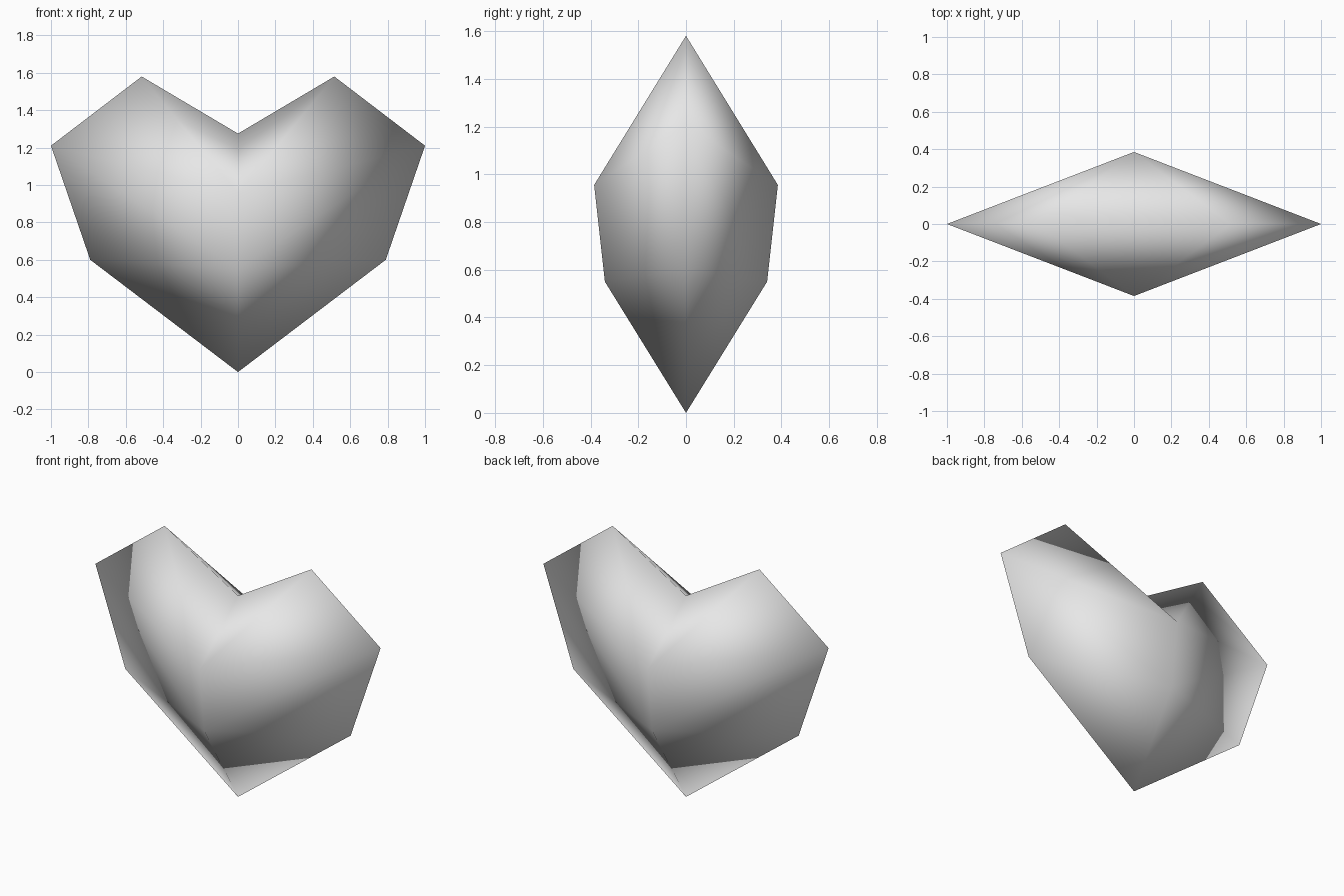
import bpy
import bmesh

# Remove the default cube
cube = bpy.data.objects.get("Cube")
if cube:
    bpy.data.objects.remove(cube, do_unlink=True)

# Single flat colour
grey = bpy.data.materials.new("light_grey")
grey.use_nodes = True
colour = (0.8, 0.8, 0.8, 1.0)
grey.diffuse_color = colour
grey.node_tree.nodes["Principled BSDF"].inputs["Base Color"].default_value = colour

# Rim and ridge points of one quarter of the heart
points = {
    "tip": (0, 0, 0),
    "hip": (0.79, 0, 0.6),
    "shoulder": (1, 0, 1.21),
    "lobe": (0.515, 0, 1.58),
    "notch": (0, 0, 1.275),
    "chest": (0, -0.385, 0.955),
    "belly": (0, -0.34, 0.55),
}
facets = [
    ("tip", "hip", "belly"),
    ("belly", "hip", "shoulder", "chest"),
    ("chest", "shoulder", "lobe"),
    ("chest", "lobe", "notch"),
]

bm = bmesh.new()
verts = {name: bm.verts.new(co) for name, co in points.items()}
for facet in facets:
    bm.faces.new([verts[name] for name in facet]).smooth = True

mesh = bpy.data.meshes.new("heart")
bm.to_mesh(mesh)
bm.free()
mesh.materials.append(grey)
heart = bpy.data.objects.new("heart", mesh)
bpy.context.collection.objects.link(heart)

# Mirror the quarter left to right and front to back
mirror = heart.modifiers.new("mirror", "MIRROR")
mirror.use_axis = (True, True, False)
mirror.use_clip = True
